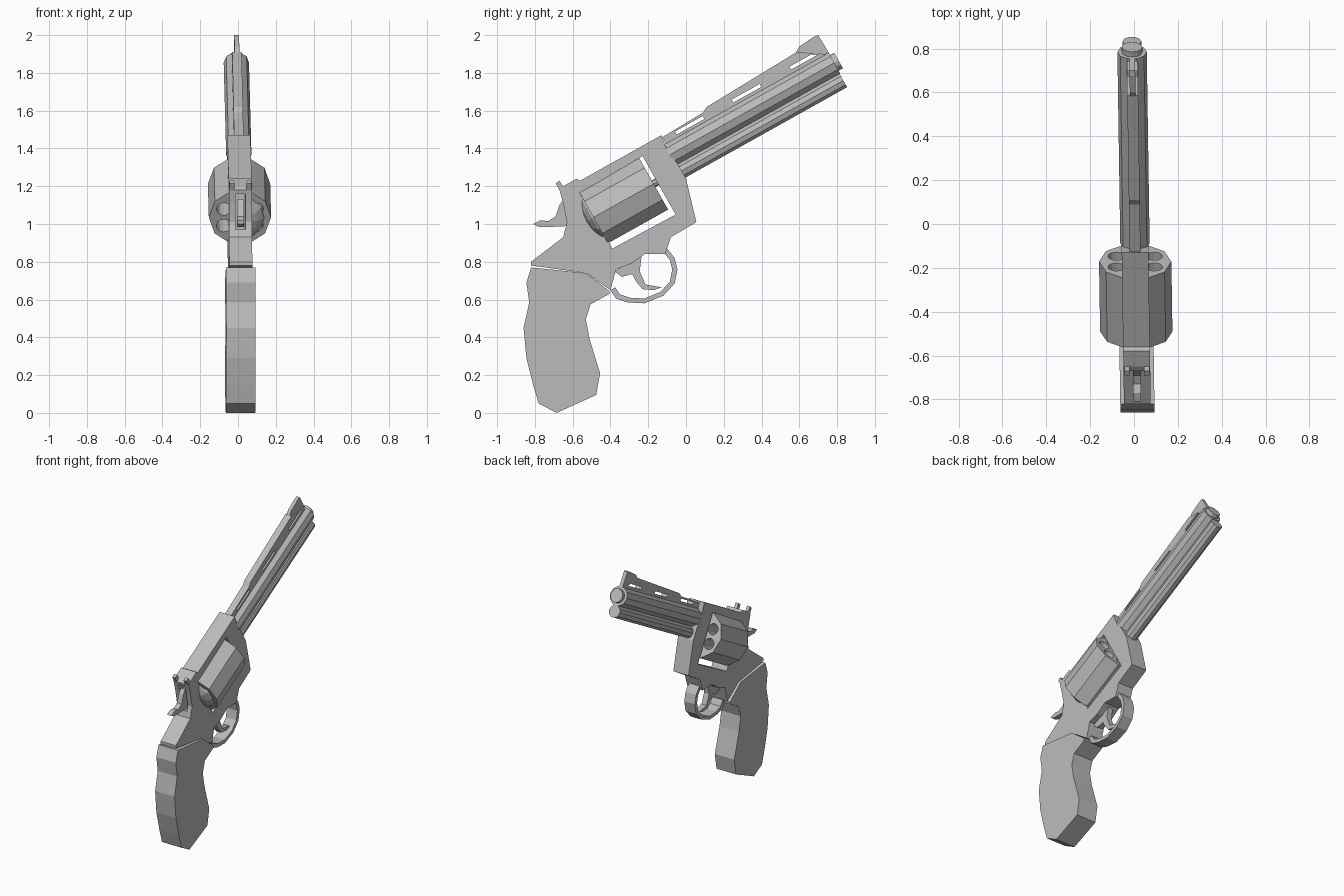
import bpy, bmesh, math
from mathutils import Matrix, Vector

old = bpy.data.objects.get("Cube")
if old:
    bpy.data.objects.remove(old, do_unlink=True)

steel = bpy.data.materials.new("plain grey")
steel.use_nodes = True
GREY = (0.5, 0.5, 0.5, 1)
steel.diffuse_color = GREY
steel.node_tree.nodes["Principled BSDF"].inputs["Base Color"].default_value = GREY

TILT = math.radians(29.2)                      # rise of the barrel line
AXIS = Vector((0, math.cos(TILT), math.sin(TILT)))
UP = Vector((0, -math.sin(TILT), math.cos(TILT)))
SIDE = Vector((1, 0, 0))
parts = []


def finish(name, bm):
    bmesh.ops.recalc_face_normals(bm, faces=bm.faces)
    mesh = bpy.data.meshes.new(name)
    bm.to_mesh(mesh)
    bm.free()
    mesh.materials.append(steel)
    obj = bpy.data.objects.new(name, mesh)
    bpy.context.collection.objects.link(obj)
    parts.append(obj)
    return obj


def extrude(name, points, offset):
    """Solid swept from a flat outline along an offset."""
    bm = bmesh.new()
    face = bm.faces.new([bm.verts.new(p) for p in points])
    moved = bmesh.ops.extrude_face_region(bm, geom=[face], use_keep_orig=True)["geom"]
    verts = [v for v in moved if isinstance(v, bmesh.types.BMVert)]
    bmesh.ops.translate(bm, verts=verts, vec=offset)
    return finish(name, bm)


def slab(name, outline, half, x=0):
    """Side outline (y, z) given a thickness across x."""
    return extrude(name, [(x - half, y, z) for y, z in outline], SIDE * half * 2)


def tube(name, start, length, radius, sides, shift=(0, 0)):
    """Round bar running along the barrel line."""
    base = Vector((0, *start)) + SIDE * shift[0] + UP * shift[1]
    ring = []
    for i in range(sides):
        a = math.tau * i / sides
        ring.append(base + (SIDE * math.cos(a) + UP * math.sin(a)) * radius)
    return extrude(name, ring, AXIS * length)


def cut(target, cutter):
    cutter.hide_render = True
    mod = target.modifiers.new("cut", "BOOLEAN")
    mod.operation = "DIFFERENCE"
    mod.solver = "EXACT"
    mod.object = cutter
    bpy.context.view_layer.update()
    graph = bpy.context.evaluated_depsgraph_get()
    mesh = bpy.data.meshes.new_from_object(target.evaluated_get(graph))
    target.modifiers.clear()
    target.data = mesh
    parts.remove(cutter)
    bpy.data.objects.remove(cutter, do_unlink=True)


# Frame with cylinder window and hammer slot
frame = slab("frame", [
    (-.82, .78), (-.82, .80), (-.65, .93), (-.63, 1.01), (-.65, 1.11),
    (-.67, 1.18), (-.65, 1.20), (-.58, 1.24), (-.56, 1.23), (-.13, 1.47),
    (-.10, 1.39), (-.045, 1.32), (0, 1.24), (.055, 1.01), (-.08, .93),
    (-.11, .84), (-.22, .84), (-.29, .79), (-.37, .76), (-.40, .65),
    (-.53, .74)], .061)
cut(frame, slab("window_cutter", [
    (-.55, 1.17), (-.23, 1.36), (-.055, 1.05), (-.39, .87)], .2))
cut(frame, slab("slot_cutter", [
    (-.75, .97), (-.60, .97), (-.61, 1.16), (-.75, 1.16)], .026))

# Grip
slab("grip", [
    (-.82, .77), (-.845, .69), (-.83, .585), (-.86, .45), (-.845, .29),
    (-.81, .15), (-.78, .05), (-.685, 0), (-.475, .095), (-.455, .21),
    (-.51, .39), (-.53, .495), (-.505, .575), (-.405, .63), (-.405, .645),
    (-.53, .74)], .078)

# Cylinder with six chambers, its pin and the rear shield on one side
HUB = (-.49, 1.035)
drum = tube("cylinder", HUB, .365, .165, 10)
for i in range(6):
    a = math.radians(30 + 60 * i)
    back = Vector((0, *HUB)) - AXIS * .1
    cut(drum, tube("chamber_cutter", back.yz, .6, .038, 12,
                   (math.cos(a) * .1, math.sin(a) * .1)))
tube("cylinder_pin", HUB, .4, .02, 8)

bm = bmesh.new()
bmesh.ops.create_uvsphere(bm, u_segments=12, v_segments=8, radius=1)
bm.transform(Matrix.Translation((0, -.475, 1.04))
             @ Matrix.Rotation(TILT - math.pi / 2, 4, "X")
             @ Matrix.Diagonal((.135, .135, .065, 1)))
cutaway = bmesh.ops.bisect_plane(bm, geom=bm.verts[:] + bm.edges[:] + bm.faces[:],
                                 plane_co=(.03, 0, 0), plane_no=SIDE, clear_inner=True)
rim = [e for e in cutaway["geom_cut"] if isinstance(e, bmesh.types.BMEdge)]
bmesh.ops.holes_fill(bm, edges=rim)
finish("rear_shield", bm)

# Barrel, muzzle and the rod housing beneath
BREECH = (-.088, 1.365)
tube("barrel", BREECH, 1, .067, 10)
tube("muzzle", BREECH, 1.026, .047, 12)
tube("rod_housing", (-.04, 1.272), 1, .043, 10)

# Slotted top rib with front sight
rib = slab("top_rib", [
    (-.125, 1.46), (.09, 1.59), (.11, 1.62), (.585, 1.91)]
    + [(.74, 1.90), (.77, 1.87), (-.08, 1.38)], .025)
for y, z in [(.02, 1.523), (.32, 1.692), (.625, 1.866)]:
    mid = Vector((0, y, z))
    corners = [mid + AXIS * u * .085 + UP * v * .009
               for u, v in [(-1, -1), (1, -1), (1, 1), (-1, 1)]]
    cut(rib, slab("rib_slot_cutter", [c.yz for c in corners], .1))
slab("front_sight", [
    (.58, 1.905), (.60, 1.94), (.675, 1.99), (.70, 2.0), (.76, 1.90), (.74, 1.89)], .013)

# Rear sight posts
for x in (-.045, .045):
    slab("rear_sight_post", [
        (-.69, 1.215), (-.67, 1.23), (-.65, 1.2), (-.665, 1.17)], .012, x)

# Hammer
slab("hammer", [
    (-.81, 1.0), (-.77, 1.02), (-.73, 1.015), (-.69, 1.04), (-.67, 1.10),
    (-.65, 1.13), (-.60, 1.12), (-.60, .99), (-.71, .985), (-.78, .985)], .018)

# Trigger guard: outer curve and a tighter inner one
outer = [(-.40, .65), (-.37, .605), (-.31, .585), (-.22, .58), (-.12, .62),
         (-.06, .685), (-.045, .76), (-.06, .82), (-.10, .87)]
centre = Vector((-.23, .75))
inner = [centre.lerp(Vector(p), .85) for p in reversed(outer)]
slab("trigger_guard", outer + inner, .042)

# Trigger
slab("trigger", [
    (-.29, .80), (-.235, .83), (-.245, .75), (-.215, .68), (-.13, .665),
    (-.17, .65), (-.23, .655), (-.265, .695), (-.285, .735), (-.34, .72),
    (-.38, .75)], .02)

# The whole piece leans very slightly to one side
for obj in parts:
    for v in obj.data.vertices:
        v.co.x += .003 - .015 * v.co.y
